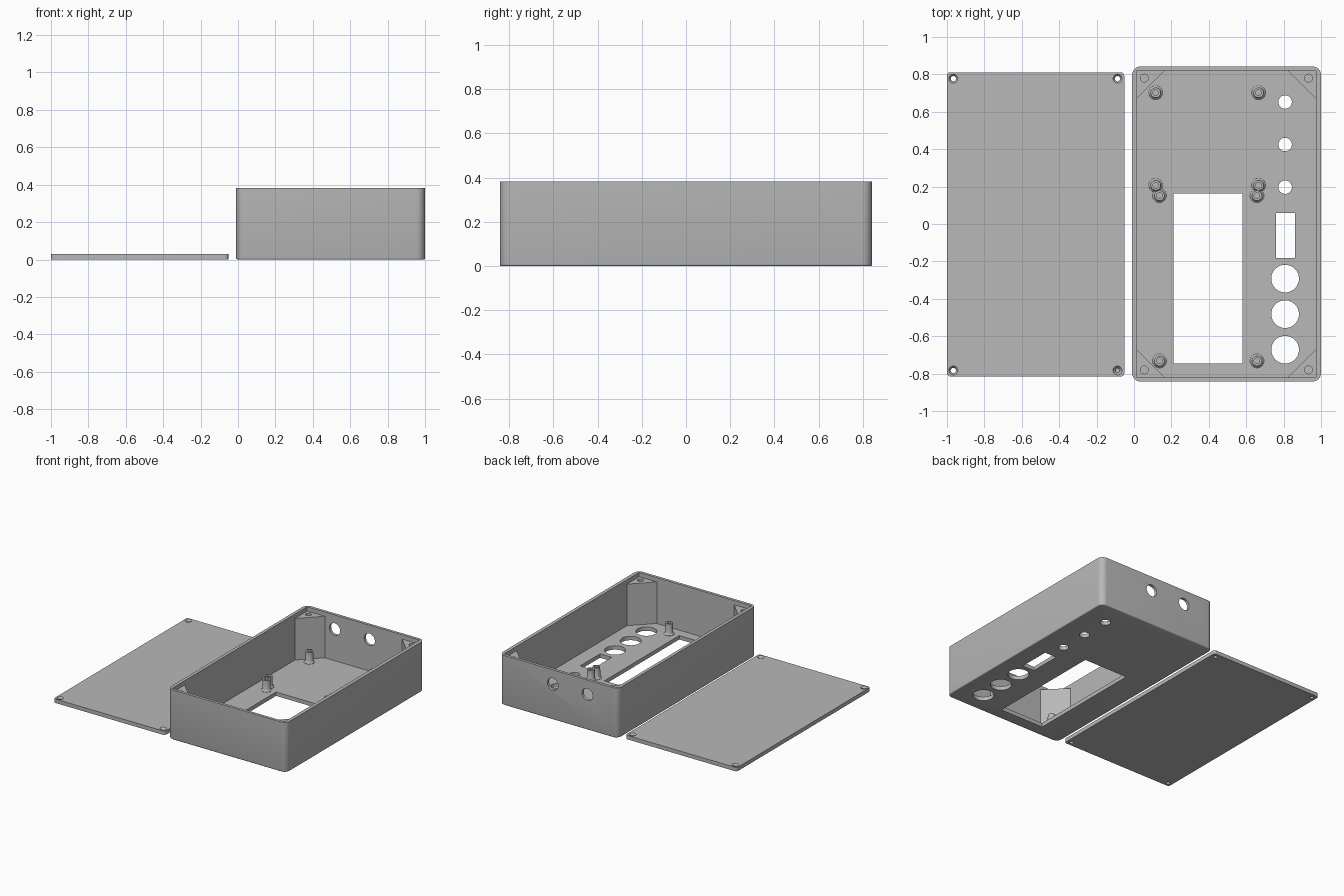
import bpy, bmesh, math

if "Cube" in bpy.data.objects:
    bpy.data.objects.remove(bpy.data.objects["Cube"])

grey = bpy.data.materials.new("plain grey")
grey.diffuse_color = (0.48, 0.48, 0.48, 1)
grey.use_nodes = True
grey.node_tree.nodes["Principled BSDF"].inputs["Base Color"].default_value = grey.diffuse_color


def add(name, bm, smooth=True):
    bmesh.ops.recalc_face_normals(bm, faces=bm.faces)
    me = bpy.data.meshes.new(name)
    bm.to_mesh(me)
    bm.free()
    me.materials.append(grey)
    ob = bpy.data.objects.new(name, me)
    bpy.context.collection.objects.link(ob)
    return ob


def box(name, x0, x1, y0, y1, z0, z1, corner=0, bottom=0):
    """Box with optional rounded vertical edges and softened bottom edge."""
    bm = bmesh.new()
    bmesh.ops.create_cube(bm, size=1)
    for v in bm.verts:
        v.co = (x0 + (v.co.x + .5) * (x1 - x0), y0 + (v.co.y + .5) * (y1 - y0),
                z0 + (v.co.z + .5) * (z1 - z0))
    if corner:
        es = [e for e in bm.edges if abs(e.verts[0].co.z - e.verts[1].co.z) > 1e-4]
        bmesh.ops.bevel(bm, geom=es, offset=corner, segments=8, profile=.5, affect='EDGES')
    if bottom:
        es = [e for e in bm.edges if all(abs(v.co.z - z0) < 1e-5 for v in e.verts)]
        bmesh.ops.bevel(bm, geom=es, offset=bottom, segments=3, profile=.5, affect='EDGES')
    return add(name, bm)


def prism(name, pts, z0, z1):
    bm = bmesh.new()
    f = bm.faces.new([bm.verts.new((x, y, z0)) for x, y in pts])
    r = bmesh.ops.extrude_face_region(bm, geom=[f])
    for v in r["geom"]:
        if isinstance(v, bmesh.types.BMVert):
            v.co.z = z1
    return add(name, bm)


def lathe(name, profile, x, y, n=32):
    """Closed (radius, z) profile turned about a vertical axis."""
    bm = bmesh.new()
    rings = []
    for i in range(n):
        a = 2 * math.pi * i / n
        rings.append([bm.verts.new((x + r * math.cos(a), y + r * math.sin(a), z))
                      for r, z in profile])
    m = len(profile)
    for i in range(n):
        p, q = rings[i], rings[(i + 1) % n]
        for j in range(m):
            k = (j + 1) % m
            bm.faces.new((p[j], q[j], q[k], p[k]))
    return add(name, bm)


def cone(x, y, z0, z1, r0, r1, n=40):
    bm = bmesh.new()
    bmesh.ops.create_cone(bm, cap_ends=True, segments=n, radius1=r0, radius2=r1, depth=z1 - z0)
    bmesh.ops.translate(bm, verts=bm.verts, vec=(x, y, (z0 + z1) / 2))
    return add("cutter", bm)


def cut(ob, cutter):
    mod = ob.modifiers.new("cut", 'BOOLEAN')
    mod.operation, mod.solver, mod.object = 'DIFFERENCE', 'EXACT', cutter
    bpy.context.view_layer.objects.active = ob
    bpy.ops.object.modifier_apply(modifier=mod.name)
    bpy.data.objects.remove(cutter)


# Open case with thin walls
X0, X1, Y, H, FLOOR = -0.01, 1.0, 0.842, 0.383, 0.03
IX0, IX1, IY = 0.015, 0.973, 0.82
case = box("case", X0, X1, -Y, Y, 0, H, corner=0.045, bottom=0.008)
cut(case, box("cutter", IX0, IX1, -IY, IY, FLOOR, 0.6))

# Floor openings: display window, switch slot, small and large round holes
cut(case, box("cutter", 0.21, 0.58, -0.747, 0.163, -0.1, 0.1))
cut(case, box("cutter", 0.76, 0.86, -0.182, 0.06, -0.1, 0.1))
for y in (0.652, 0.425, 0.197):
    cut(case, cone(0.808, y, -0.1, 0.1, 0.036, 0.036))
for y in (-0.292, -0.482, -0.672):
    cut(case, cone(0.808, y, -0.1, 0.1, 0.074, 0.074))

# Two cable holes in the back wall
for x in (0.25, 0.545):
    c = cone(0, 0, -0.1, 0.1, 0.046, 0.046)
    c.rotation_euler = (math.pi / 2, 0, 0)
    c.location = (x, Y, 0.272)
    bpy.context.view_layer.update()
    cut(case, c)
parts = [case]

# Triangular corner posts with screw holes, recessed for the lid
LEG, E = 0.15, 0.004
for cx, sx in ((IX0, 1), (IX1, -1)):
    for sy in (1, -1):
        cy = sy * IY
        ox, oy = cx - sx * E, cy + sy * E
        post = prism("corner_post", [(ox, oy), (cx + sx * LEG, oy), (cx + sx * LEG, cy),
                                     (cx, cy - sy * LEG), (ox, cy - sy * LEG)],
                     FLOOR - E, 0.35)
        cut(post, cone(cx + sx * 0.04, cy - sy * 0.04, 0.15, 0.5, 0.021, 0.021, 24))
        parts.append(post)

# Hollow standoffs with a flared foot
foot = [(0.038, FLOOR - 0.003), (0.038, FLOOR + 0.002), (0.032, FLOOR + 0.006),
        (0.028, FLOOR + 0.014), (0.027, 0.115), (0.015, 0.115), (0.015, FLOOR - 0.003)]
for xs, ys in (((0.116, 0.666), (0.702, 0.207)), ((0.136, 0.657), (0.152, -0.732))):
    for x in xs:
        for y in ys:
            parts.append(lathe("standoff", foot, x, y))

# Flat lid lying beside the case, with countersunk corner holes
lid = box("lid", -1.0, -0.052, -0.815, 0.811, 0, 0.03, corner=0.018)
for x in (-0.966, -0.088):
    for y in (0.777, -0.783):
        cut(lid, cone(x, y, -0.1, 0.1, 0.014, 0.014, 24))
        cut(lid, cone(x, y, 0.014, 0.034, 0.012, 0.027, 24))
parts.append(lid)

# Smooth rounded surfaces, keep edges sharp
for ob in parts:
    bpy.ops.object.select_all(action='DESELECT')
    ob.select_set(True)
    bpy.context.view_layer.objects.active = ob
    bpy.ops.object.shade_smooth_by_angle(angle=math.radians(32))
